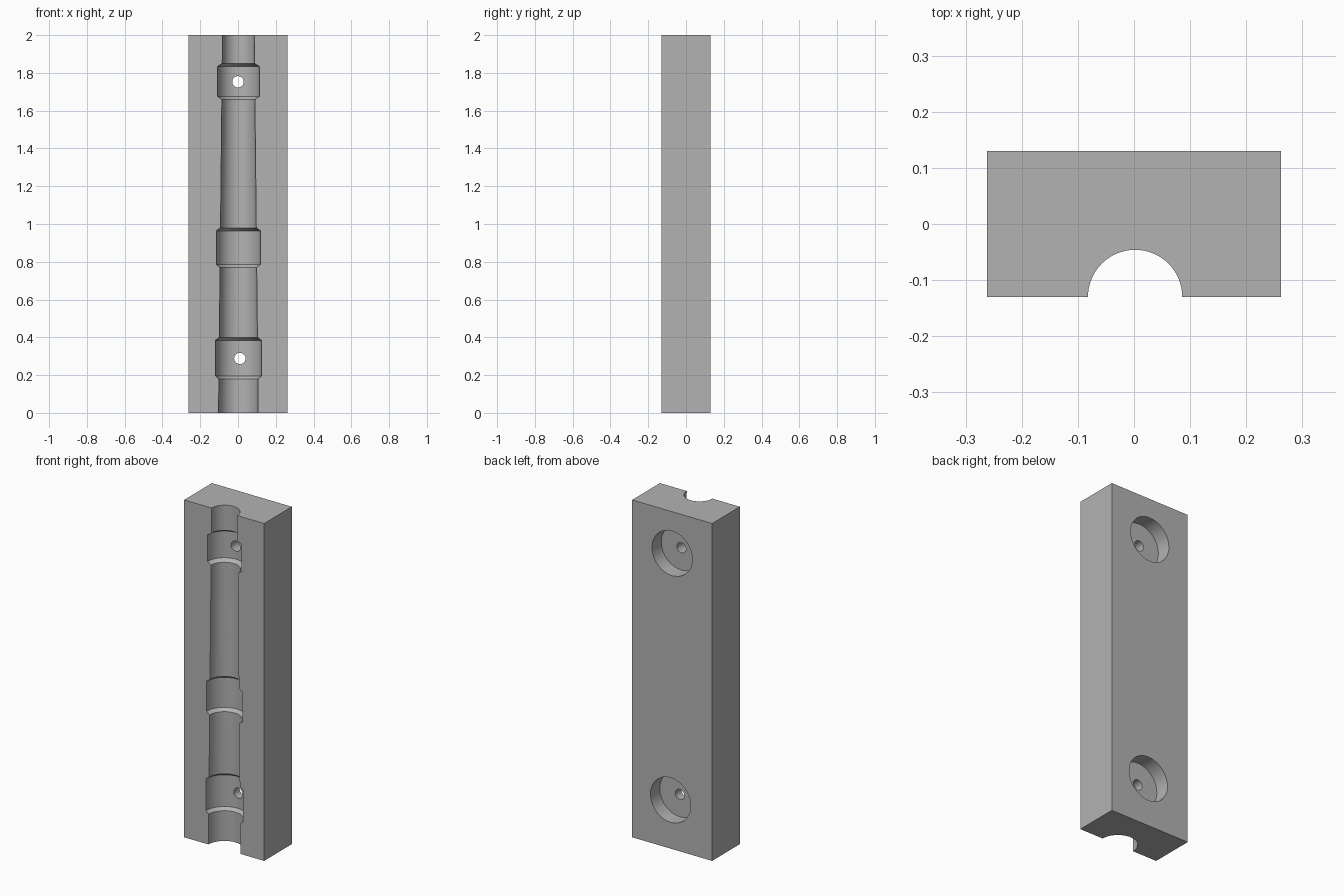
import bpy
import bmesh
from math import pi
from mathutils import Matrix, Vector

cube = bpy.data.objects.get("Cube")
if cube:
    bpy.data.objects.remove(cube, do_unlink=True)

WIDTH, DEPTH, HEIGHT = 0.524, 0.26, 2.0
FRONT, BACK = -DEPTH / 2, DEPTH / 2

grey = bpy.data.materials.new("plain grey")
grey.use_nodes = True
colour = (0.45, 0.45, 0.45, 1)
grey.diffuse_color = colour
grey.node_tree.nodes["Principled BSDF"].inputs["Base Color"].default_value = colour


def make_object(name, bm):
    bmesh.ops.recalc_face_normals(bm, faces=bm.faces[:])
    mesh = bpy.data.meshes.new(name)
    bm.to_mesh(mesh)
    bm.free()
    mesh.materials.append(grey)
    obj = bpy.data.objects.new(name, mesh)
    bpy.context.collection.objects.link(obj)
    return obj


def turned_cutter(name, profile, x, y, steps=64):
    """Solid of revolution about a vertical axis from (radius, z) pairs."""
    bm = bmesh.new()
    points = [(0, profile[0][1])] + profile + [(0, profile[-1][1])]
    verts = [bm.verts.new((r, 0, z)) for r, z in points]
    edges = [bm.edges.new(pair) for pair in zip(verts, verts[1:])]
    bmesh.ops.spin(bm, geom=verts + edges, cent=(0, 0, 0), axis=(0, 0, 1),
                   angle=2 * pi, steps=steps, use_merge=True)
    bmesh.ops.remove_doubles(bm, verts=bm.verts[:], dist=1e-5)
    bmesh.ops.translate(bm, verts=bm.verts[:], vec=(x, y, 0))
    return make_object(name, bm)


def bore_cutter(name, radius, x, z, y_from, y_to, sides):
    """Cylinder running front to back."""
    bm = bmesh.new()
    place = Matrix.Translation(Vector((x, (y_from + y_to) / 2, z)))
    bmesh.ops.create_cone(bm, cap_ends=True, segments=sides, radius1=radius,
                          radius2=radius, depth=y_to - y_from,
                          matrix=place @ Matrix.Rotation(pi / 2, 4, 'X'))
    return make_object(name, bm)


# Block
bm = bmesh.new()
bmesh.ops.create_cube(bm, size=1)
bmesh.ops.scale(bm, verts=bm.verts[:], vec=(WIDTH, DEPTH, HEIGHT))
bmesh.ops.translate(bm, verts=bm.verts[:], vec=(0, 0, HEIGHT / 2))
block = make_object("mould_block", bm)

# Tapered groove with three wider collars, each chamfered at both ends
CHAMFER = 0.016
collars = [(0.18, 0.40, 0.122), (0.77, 0.98, 0.117), (1.66, 1.85, 0.111)]


def shaft(z):
    return 0.105 - 0.0105 * z


profile = [(shaft(-0.1), -0.1)]
for low, high, radius in collars:
    profile += [(shaft(low), low), (radius, low + CHAMFER),
                (radius, high - CHAMFER), (shaft(high), high)]
profile.append((shaft(2.1), 2.1))
cutters = [turned_cutter("groove_cutter", profile, 0.002, FRONT)]

# Round recesses in the back, each with a small hole through to the groove
for label, x, z in (("upper", 0.0, 1.753), ("lower", 0.01, 0.288)):
    cutters.append(bore_cutter(label + "_recess_cutter", 0.132, x, z,
                               BACK - 0.087, BACK + 0.1, 64))
    cutters.append(bore_cutter(label + "_hole_cutter", 0.03, x, z,
                               FRONT - 0.1, BACK + 0.2, 32))

bpy.ops.object.select_all(action='DESELECT')
block.select_set(True)
bpy.context.view_layer.objects.active = block
for cutter in cutters:
    cutter.hide_render = True
    cut = block.modifiers.new(cutter.name, 'BOOLEAN')
    cut.operation = 'DIFFERENCE'
    cut.solver = 'EXACT'
    cut.object = cutter
    bpy.ops.object.modifier_apply(modifier=cut.name)
    bpy.data.objects.remove(cutter, do_unlink=True)

bpy.ops.object.shade_smooth_by_angle(angle=pi / 6)
